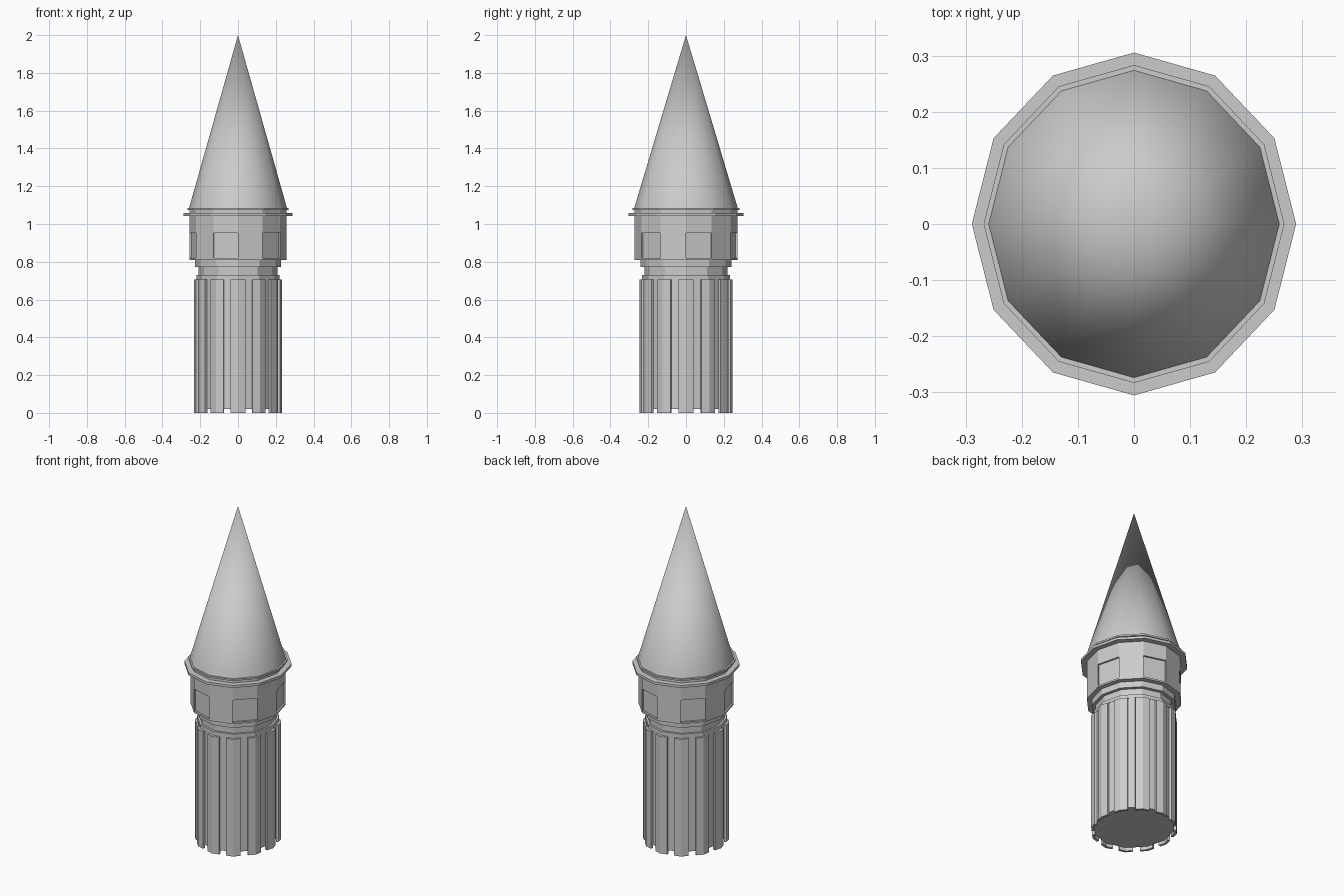
import bpy, bmesh, math
from mathutils import Vector

if "Cube" in bpy.data.objects:
    bpy.data.objects.remove(bpy.data.objects["Cube"])

SIDES = 12
Y_STRETCH = 1.057  # the plan is slightly deeper than wide


def finish(name, bm, smooth=False):
    for v in bm.verts:
        v.co.y *= Y_STRETCH
    bmesh.ops.recalc_face_normals(bm, faces=bm.faces)
    mesh = bpy.data.meshes.new(name)
    bm.to_mesh(mesh)
    bm.free()
    obj = bpy.data.objects.new(name, mesh)
    bpy.context.collection.objects.link(obj)
    for p in mesh.polygons:
        p.use_smooth = smooth and abs(p.normal.z) < 0.9
    return obj


def corner(i, r):
    a = 2 * math.pi * i / SIDES
    return Vector((r * math.cos(a), r * math.sin(a), 0))


def add_prism(bm, outline, z0, z1):
    low = [bm.verts.new((p.x, p.y, z0)) for p in outline]
    high = [bm.verts.new((p.x, p.y, z1)) for p in outline]
    bm.faces.new(low[::-1])
    bm.faces.new(high)
    for i in range(len(low)):
        j = (i + 1) % len(low)
        bm.faces.new((low[i], low[j], high[j], high[i]))


def lathe(name, profile):
    """Twelve-sided solid from (radius, z) pairs, bottom to top."""
    bm = bmesh.new()
    rings = [[bm.verts.new(corner(i, r) + Vector((0, 0, z))) for i in range(SIDES)]
             for r, z in profile]
    bm.faces.new(rings[0][::-1])
    bm.faces.new(rings[-1])
    for a, b in zip(rings, rings[1:]):
        for i in range(SIDES):
            j = (i + 1) % SIDES
            bm.faces.new((a[i], a[j], b[j], b[i]))
    return finish(name, bm)


# Shaft core, collar, neck and step under the drum
lathe("shaft_core", [(0.219, 0.02), (0.219, 0.71)])
lathe("neck", [(0.221, 0.71), (0.221, 0.731), (0.209, 0.731), (0.209, 0.773),
               (0.228, 0.773), (0.228, 0.812)])

# Ribs wrapped round each corner of the shaft
bm = bmesh.new()
for i in range(SIDES):
    c, prev, nxt = corner(i, 0.233), corner(i - 1, 0.233), corner(i + 1, 0.233)
    outer = [c.lerp(prev, 0.33), c, c.lerp(nxt, 0.33)]
    inner = [p * 0.935 for p in reversed(outer)]
    add_prism(bm, outer + inner, 0.0, 0.706)
finish("shaft_ribs", bm)

# Drum: lower lip, window storey with every other side recessed, upper wall
R = 0.257
lathe("drum_lip", [(R, 0.81), (R, 0.82)])
outline = []
for i in range(SIDES):
    a, b = corner(i, R), corner(i + 1, R)
    outline.append(a)
    if i % 2 == 0:
        inset = (a + b).normalized() * 0.01
        outline += [a - inset, b - inset]
bm = bmesh.new()
add_prism(bm, outline, 0.82, 0.953)
finish("window_storey", bm)

# Upper wall with the cornice and roof eaves
lathe("drum_wall_and_cornice", [(R, 0.953), (R, 1.043), (0.289, 1.043), (0.289, 1.058),
                                (R, 1.058), (R, 1.075), (0.268, 1.075), (0.268, 1.085)])

# Smooth pointed roof
bm = bmesh.new()
tip = bm.verts.new((0, 0, 2.0))
base = [bm.verts.new(corner(i, 0.259) + Vector((0, 0, 1.085))) for i in range(SIDES)]
bm.faces.new(base[::-1])
for i in range(SIDES):
    bm.faces.new((base[i], base[(i + 1) % SIDES], tip))
finish("roof_cone", bm, smooth=True)
